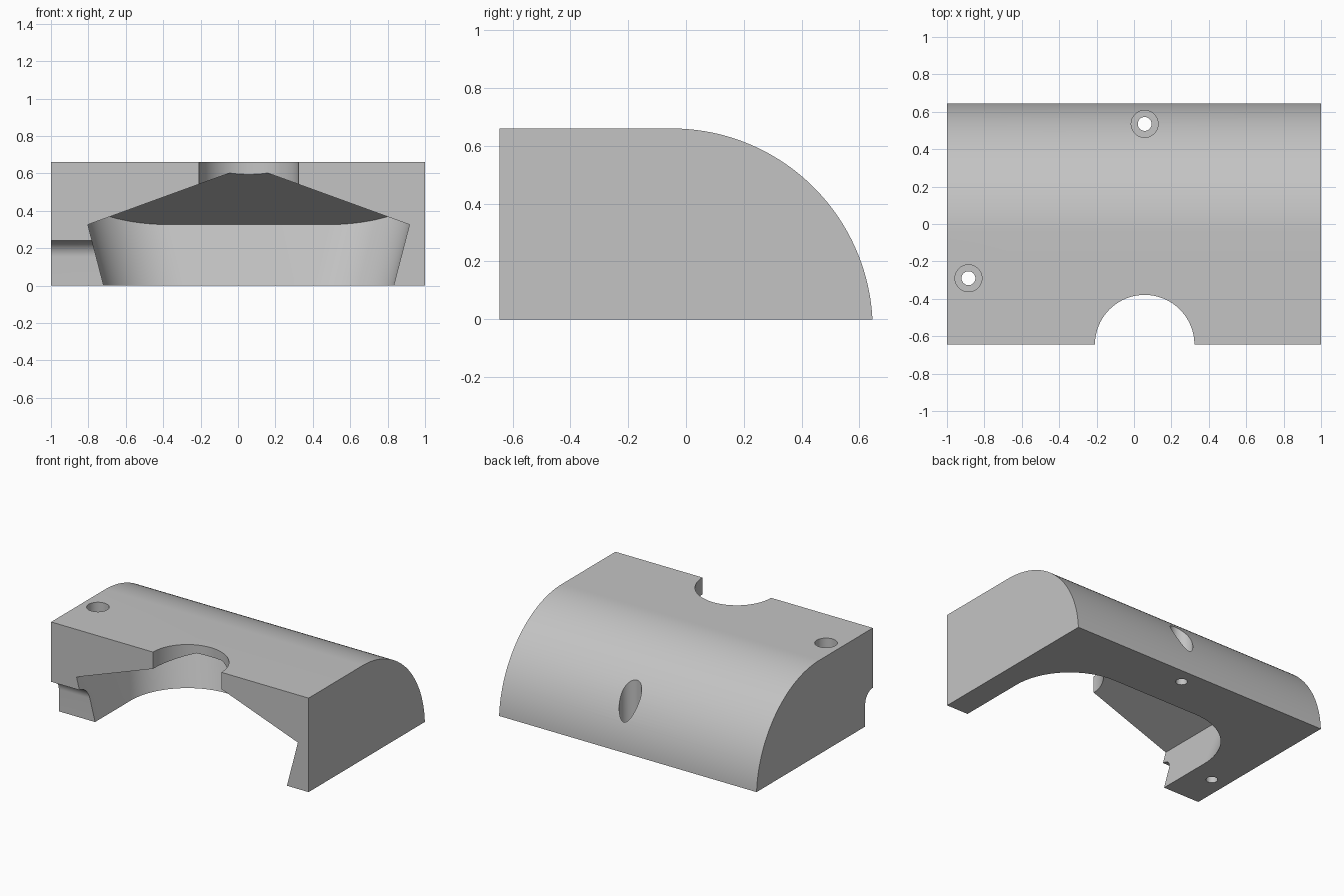
import bpy, bmesh
from math import sin, cos, pi, radians, asin
from mathutils import Vector

old = bpy.data.objects.get("Cube")
if old:
    bpy.data.objects.remove(old, do_unlink=True)

FRONT, BACK, TOP = -0.645, 0.645, 0.66
MID_X = 0.057          # centre line of the pocket

grey = bpy.data.materials.new("plain grey")
grey.use_nodes = True
grey.diffuse_color = (0.55, 0.55, 0.55, 1)
grey.node_tree.nodes["Principled BSDF"].inputs["Base Color"].default_value = (0.55, 0.55, 0.55, 1)


def arc(cx, cy, r, start, end, steps):
    return [(cx + r * cos(start + (end - start) * i / steps),
             cy + r * sin(start + (end - start) * i / steps)) for i in range(steps + 1)]


def loft(bm, lower, upper):
    """Closed solid between two matching rings of points."""
    a = [bm.verts.new(p) for p in lower]
    b = [bm.verts.new(p) for p in upper]
    n = len(a)
    for i in range(n):
        j = (i + 1) % n
        bm.faces.new((a[i], a[j], b[j], b[i]))
    bm.faces.new(a[::-1])
    bm.faces.new(b)


def finish(bm, name):
    bmesh.ops.recalc_face_normals(bm, faces=bm.faces)
    mesh = bpy.data.meshes.new(name)
    bm.to_mesh(mesh)
    bm.free()
    mesh.materials.append(grey)
    obj = bpy.data.objects.new(name, mesh)
    bpy.context.collection.objects.link(obj)
    return obj


def side_profile(name, points, x0, x1):
    """Extrude a (y, z) outline along x."""
    bm = bmesh.new()
    loft(bm, [(x0, y, z) for y, z in points], [(x1, y, z) for y, z in points])
    return finish(bm, name)


def cylinder(name, x, y, r, z0, z1, steps=64):
    ring = arc(x, y, r, 0, 2 * pi, steps)[:-1]
    bm = bmesh.new()
    loft(bm, [(px, py, z0) for px, py in ring], [(px, py, z1) for px, py in ring])
    return finish(bm, name)


# Block with a rounded back
round_y, round_z = -0.05, -0.036
radius = TOP - round_z
outline = [(FRONT, 0)] + arc(round_y, round_z, radius, asin(-round_z / radius), pi / 2, 48) + [(FRONT, TOP)]
block = side_profile("block", outline, -1, 1)


# Front pocket: rounded, flared walls under a hipped roof
def pocket_ring(z):
    flare = 0.26 * z
    half, back, r = 0.775 + flare, 0.275 + flare, 0.44
    right = arc(MID_X + half - r, back - r, r, 0, pi / 2, 24)
    left = arc(MID_X - half + r, back - r, r, pi / 2, pi, 24)
    pts = [(MID_X + half, -1.0)] + right + left + [(MID_X - half, -1.0)]
    return [(x, y, z) for x, y in pts]


bm = bmesh.new()
loft(bm, pocket_ring(-0.1), pocket_ring(0.9))
slope = radians(20)
eaves = 0.326
for point, direction in (((MID_X + 0.86, 0, eaves), (1, 0)),
                         ((MID_X - 0.86, 0, eaves), (-1, 0)),
                         ((MID_X, 0.36, eaves), (0, 1))):
    normal = Vector((direction[0] * sin(slope), direction[1] * sin(slope), cos(slope)))
    bmesh.ops.bisect_plane(bm, geom=bm.verts[:] + bm.edges[:] + bm.faces[:], dist=1e-6,
                           plane_co=point, plane_no=normal, clear_outer=True)
    bmesh.ops.holes_fill(bm, edges=[e for e in bm.edges if e.is_boundary], sides=0)
cutters = [finish(bm, "pocket_cutter")]

# Half-round opening from the pocket to the top
cutters.append(cylinder("opening_cutter", MID_X, FRONT, 0.266, 0.2, 0.9, 96))

# Coved recess at one end of the front
cove = arc(FRONT, 0.155, 0.085, 0, pi / 2, 16)
recess = [(FRONT + 0.085, -0.1)] + cove + [(FRONT - 0.1, 0.24), (FRONT - 0.1, -0.1)]
cutters.append(side_profile("recess_cutter", recess, -1.1, -0.6))

# Counterbored screw holes
for x, y in ((MID_X, 0.535), (-0.885, -0.29)):
    cutters.append(cylinder("counterbore_cutter", x, y, 0.072, 0.13, 0.9))
    cutters.append(cylinder("screw_hole_cutter", x, y, 0.037, -0.1, 0.3, 48))

# Cut the block, then discard the cutters
bpy.context.view_layer.objects.active = block
for cutter in cutters:
    cutter.hide_render = True
    mod = block.modifiers.new("cut", "BOOLEAN")
    mod.operation = "DIFFERENCE"
    mod.solver = "EXACT"
    mod.object = cutter
    bpy.ops.object.modifier_apply(modifier=mod.name)
    bpy.data.objects.remove(cutter, do_unlink=True)

bpy.ops.object.select_all(action="DESELECT")
block.select_set(True)
bpy.ops.object.shade_smooth_by_angle(angle=radians(15))
